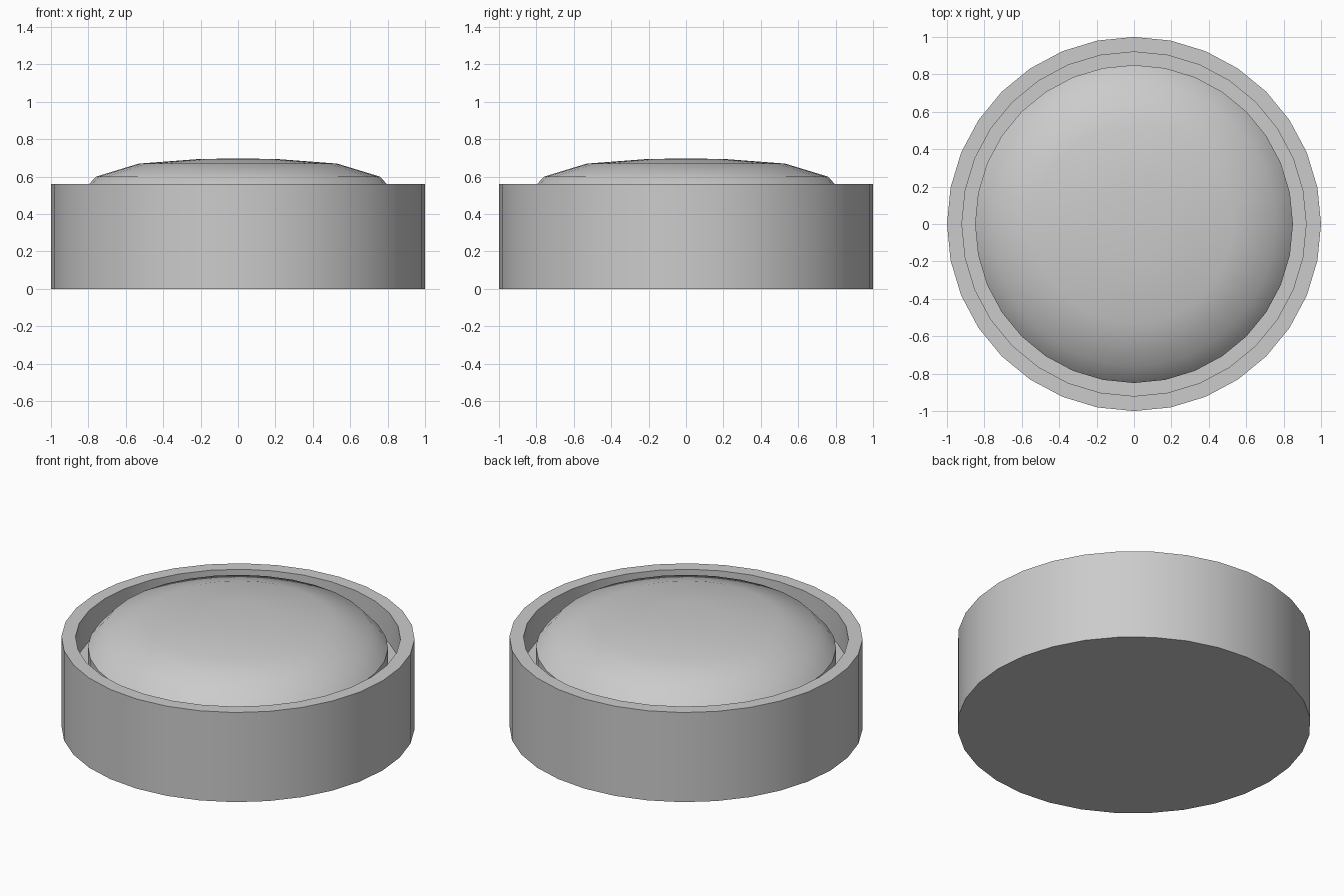
import bpy, bmesh
from math import cos, sin, tau, radians

if "Cube" in bpy.data.objects:
    bpy.data.objects.remove(bpy.data.objects["Cube"])

SIDES = 32


def lathe(name, profile):
    """Revolve an (r, z) profile around z; points with r = 0 become poles."""
    bm = bmesh.new()
    rings = []
    for r, z in profile:
        if r == 0:
            rings.append([bm.verts.new((0, 0, z))])
        else:
            rings.append([bm.verts.new((r * cos(tau * i / SIDES), r * sin(tau * i / SIDES), z))
                          for i in range(SIDES)])
    for a, b in zip(rings, rings[1:]):
        for i in range(SIDES):
            j = (i + 1) % SIDES
            if len(a) == 1:
                bm.faces.new((a[0], b[j], b[i]))
            elif len(b) == 1:
                bm.faces.new((a[i], a[j], b[0]))
            else:
                bm.faces.new((a[i], a[j], b[j], b[i]))
    bmesh.ops.recalc_face_normals(bm, faces=bm.faces)
    mesh = bpy.data.meshes.new(name)
    bm.to_mesh(mesh)
    bm.free()
    obj = bpy.data.objects.new(name, mesh)
    bpy.context.collection.objects.link(obj)
    bpy.ops.object.select_all(action='DESELECT')
    obj.select_set(True)
    bpy.context.view_layer.objects.active = obj
    bpy.ops.object.shade_smooth_by_angle(angle=radians(40))
    return obj


# Round housing with a flat base, thin rim and recessed floor
lathe("housing", [(0, 0), (1, 0), (1, 0.56), (0.92, 0.56), (0.92, 0.37), (0, 0.37)])

# Domed button sitting in the recess, leaving a narrow groove around it
lathe("domed_button", [(0, 0.37), (0.85, 0.37), (0.85, 0.50), (0.76, 0.60),
                       (0.53, 0.67), (0.20, 0.695), (0, 0.697)])
